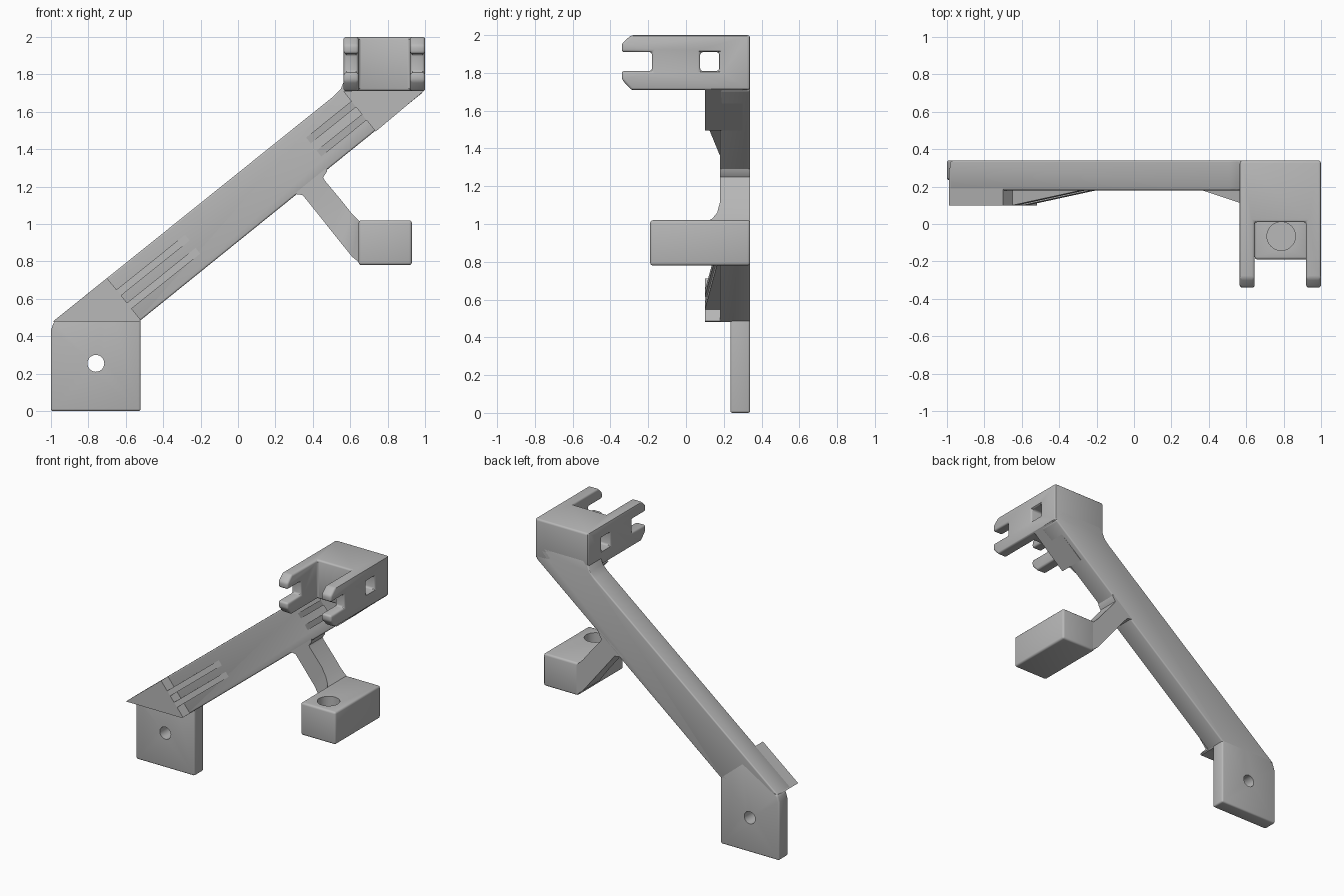
import bpy, bmesh
from math import radians
from mathutils import Vector

cube = bpy.data.objects.get("Cube")
if cube:
    bpy.data.objects.remove(cube, do_unlink=True)

grey = bpy.data.materials.new("plain grey")
grey.use_nodes = True
grey.diffuse_color = (0.48, 0.48, 0.48, 1)
grey.node_tree.nodes["Principled BSDF"].inputs["Base Color"].default_value = grey.diffuse_color

BACK = 0.34          # shared rear plane
ARM_FRONT = 0.18
PAD_FRONT = 0.10
WIDTH = 0.288        # arm width


def finish(name, bm):
    bmesh.ops.recalc_face_normals(bm, faces=bm.faces)
    mesh = bpy.data.meshes.new(name)
    bm.to_mesh(mesh)
    bm.free()
    mesh.materials.append(grey)
    obj = bpy.data.objects.new(name, mesh)
    bpy.context.collection.objects.link(obj)
    return obj


def prism(name, outline, lo, hi, axis="y"):
    """Extrude an outline: (x, z) along y, or (y, z) along x."""
    def place(p, d):
        return (p[0], d, p[1]) if axis == "y" else (d, p[0], p[1])
    bm = bmesh.new()
    face = bm.faces.new([bm.verts.new(place(p, lo)) for p in outline])
    out = bmesh.ops.extrude_face_region(bm, geom=[face])["geom"]
    moved = [v for v in out if isinstance(v, bmesh.types.BMVert)]
    shift = Vector(place((0, 0), hi - lo))
    bmesh.ops.translate(bm, verts=moved, vec=shift)
    return finish(name, bm)


def loft(name, stations, back):
    """Skin rectangles given as lower point, upper point and front depth."""
    bm = bmesh.new()
    rings = []
    for (lx, lz), (ux, uz), front in stations:
        ring = [(lx, front, lz), (ux, front, uz), (ux, back, uz), (lx, back, lz)]
        rings.append([bm.verts.new(c) for c in ring])
    for a, b in zip(rings, rings[1:]):
        for i in range(4):
            j = (i + 1) % 4
            bm.faces.new((a[i], a[j], b[j], b[i]))
    bm.faces.new(rings[0])
    bm.faces.new(rings[-1])
    return finish(name, bm)


def box(name, x0, x1, y0, y1, z0, z1):
    return prism(name, [(x0, z0), (x1, z0), (x1, z1), (x0, z1)], y0, y1)


def cylinder(name, radius, depth, location, rotation=(0, 0, 0)):
    bpy.ops.mesh.primitive_cylinder_add(vertices=40, radius=radius, depth=depth,
                                        location=location, rotation=rotation)
    obj = bpy.context.object
    obj.name = name
    obj.data.materials.append(grey)
    return obj


def apply(obj, mod):
    bpy.context.view_layer.objects.active = obj
    bpy.ops.object.modifier_apply(modifier=mod.name)


def bevel(obj, width=0.015):
    mod = obj.modifiers.new("rounding", "BEVEL")
    mod.width = width
    mod.segments = 3
    mod.limit_method = "ANGLE"
    mod.angle_limit = radians(30)
    apply(obj, mod)


def cut(obj, cutter):
    cutter.hide_render = True
    mod = obj.modifiers.new("cut", "BOOLEAN")
    mod.operation = "DIFFERENCE"
    mod.solver = "EXACT"
    mod.object = cutter
    apply(obj, mod)
    bpy.data.objects.remove(cutter, do_unlink=True)


def along(s, t):
    """Point on the arm: s along its length, t down from its upper edge."""
    return (-0.70 + 0.78 * s + 0.626 * t, 0.711 + 0.626 * s - 0.78 * t)


parts = []

# Mounting plate with screw hole
plate = prism("mounting_plate", [(-1, 0), (-0.52, 0), (-0.52, 0.5), (-0.7, 0.65),
                                 (-0.95, 0.5), (-0.985, 0.475), (-1, 0.43)], 0.235, BACK)
bevel(plate, 0.012)
cut(plate, cylinder("screw_cutter", 0.045, 1, (-0.76, 0.3, 0.255), (radians(90), 0, 0)))
parts.append(plate)

# Diagonal arm
arm = prism("diagonal_arm", [(-0.988, 0.48), (-0.527, 0.48), along(0, WIDTH), (0.99, 1.705),
                             (0.98, 1.8), (0.6, 1.8), (0.567, 1.765), (0.55, 1.722),
                             (0.51, 1.682)], ARM_FRONT, BACK)
bevel(arm)
parts.append(arm)

# Thickened pads at both ends of the arm
parts.append(prism("lower_pad", [(-0.988, 0.48), (-0.527, 0.48), along(0, WIDTH),
                                 along(0, 0)], PAD_FRONT, 0.3))
parts.append(prism("upper_pad", [along(1.61, 0.012), along(1.61, WIDTH), (0.995, 1.712)],
                   PAD_FRONT, 0.3))

# Tapered ribs running out of the pads
for end, start, stop in (("lower", 0, 0.47), ("upper", 1.61, 1.3)):
    for side, t in (("outer", 0.08), ("inner", 0.17)):
        ends = [(along(s, t + 0.04), along(s, t), y)
                for s, y in ((start, PAD_FRONT), (stop, ARM_FRONT))]
        parts.append(loft(f"{end}_{side}_rib", ends, 0.25))

# Forked clip block
clip = prism("clip_block", [(BACK, 1.71), (BACK, 2), (-0.29, 2), (-0.34, 1.955), (-0.34, 1.91),
                            (-0.18, 1.91), (-0.18, 1.81), (-0.34, 1.81), (-0.34, 1.765),
                            (-0.29, 1.71)], 0.565, 1, "x")
cut(clip, box("fork_cutter", 0.645, 0.92, -1, 0.01, 1.5, 2.2))
cut(clip, box("window_cutter", 0, 2, 0.075, 0.175, 1.81, 1.91))
bevel(clip, 0.014)
parts.append(clip)

# Strut flaring out of the arm and into the socket
parts.append(loft("strut", [
    ((0.27, 1.16), (0.48, 1.32), ARM_FRONT),
    ((0.31, 1.16), (0.475, 1.28), ARM_FRONT),
    ((0.345, 1.155), (0.455, 1.25), ARM_FRONT),
    ((0.37, 1.125), (0.462, 1.235), ARM_FRONT),
    ((0.50, 0.962), (0.56, 1.117), ARM_FRONT),
    ((0.56, 0.887), (0.605, 1.06), 0.165),
    ((0.61, 0.825), (0.635, 1.03), 0.14),
    ((0.66, 0.785), (0.66, 1.005), 0.10)], BACK))

# Socket block with a blind round hole
socket = box("socket_block", 0.645, 0.93, -0.19, BACK, 0.78, 1.02)
bevel(socket)
cut(socket, cylinder("socket_cutter", 0.076, 0.4, (0.787, -0.065, 1.04)))
parts.append(socket)

# Smooth shading with sharp edges kept
bpy.ops.object.select_all(action="DESELECT")
for obj in parts:
    obj.select_set(True)
bpy.context.view_layer.objects.active = parts[0]
bpy.ops.object.shade_smooth_by_angle(angle=radians(30))
